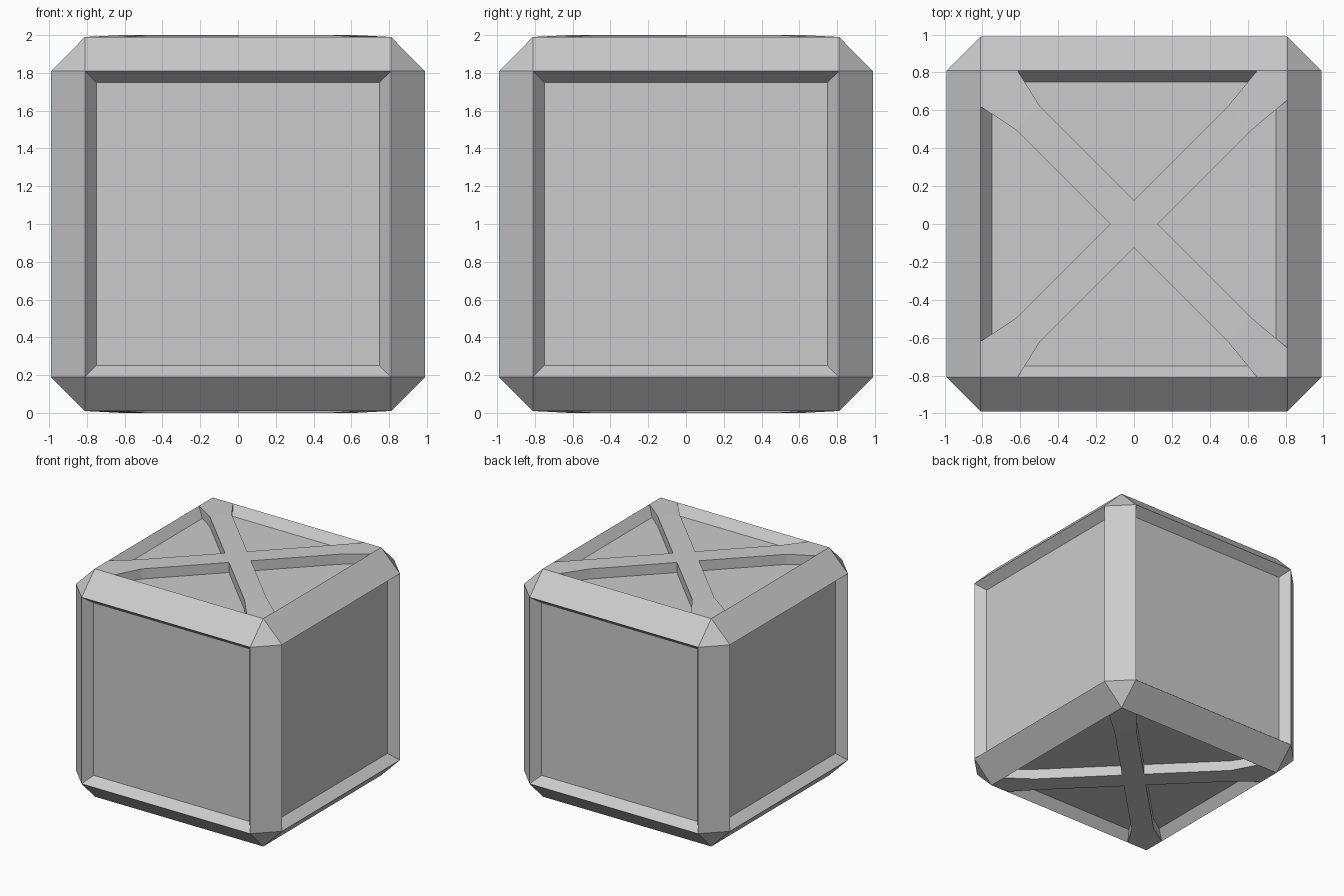
import bpy, bmesh

if "Cube" in bpy.data.objects:
    bpy.data.objects.remove(bpy.data.objects["Cube"])


def make_object(name, bm):
    bmesh.ops.recalc_face_normals(bm, faces=bm.faces[:])
    mesh = bpy.data.meshes.new(name)
    bm.to_mesh(mesh)
    bm.free()
    obj = bpy.data.objects.new(name, mesh)
    obj.location.z = 1.0
    bpy.context.collection.objects.link(obj)
    return obj


# Crate body: chamfered cube with six recessed panels
bm = bmesh.new()
bmesh.ops.create_cube(bm, size=1.98)
bmesh.ops.bevel(bm, geom=bm.edges[:], offset=0.18, offset_type='OFFSET',
                segments=1, profile=0.5, affect='EDGES')
bm.normal_update()
panels = [f for f in bm.faces if max(abs(c) for c in f.normal) > 0.99]
bmesh.ops.inset_individual(bm, faces=panels, thickness=0.06, depth=-0.078,
                           use_even_offset=True)
make_object("crate_body", bm)

# Cross brace with flared ends, mirrored to the underside
bm = bmesh.new()
TOP, RIM = 1.0, 0.99
outline, flares = [], []
for sx, sy in ((1, 1), (-1, 1), (-1, -1), (1, -1)):
    e = 0.655 if sx > 0 else 0.62      # flare is a little wider on the left
    on_x = bm.verts.new((sx * 0.62, sy * 0.495, TOP))
    on_y = bm.verts.new((sx * 0.495, sy * 0.62, TOP))
    ends = [bm.verts.new((sx * x, sy * y, RIM))
            for x, y in ((0.81, e), (0.81, 0.81), (e - 0.005, 0.81))]
    flares.append([on_x] + ends + [on_y])
    if sx * sy > 0:
        outline += [on_x, on_y, bm.verts.new((0, sy * 0.125, TOP))]
    else:
        outline += [on_y, on_x, bm.verts.new((sx * 0.125, 0, TOP))]
# notch order around the cross: +y, -x, -y, +x
faces = [bm.faces.new(outline)] + [bm.faces.new(f) for f in flares]
bmesh.ops.recalc_face_normals(bm, faces=faces)
ext = bmesh.ops.extrude_face_region(bm, geom=faces, use_keep_orig=True)
for v in ext["geom"]:
    if isinstance(v, bmesh.types.BMVert):
        v.co.z = 0.89
brace = make_object("cross_brace", bm)
mirror = brace.modifiers.new("mirror", 'MIRROR')
mirror.use_axis = (False, False, True)
